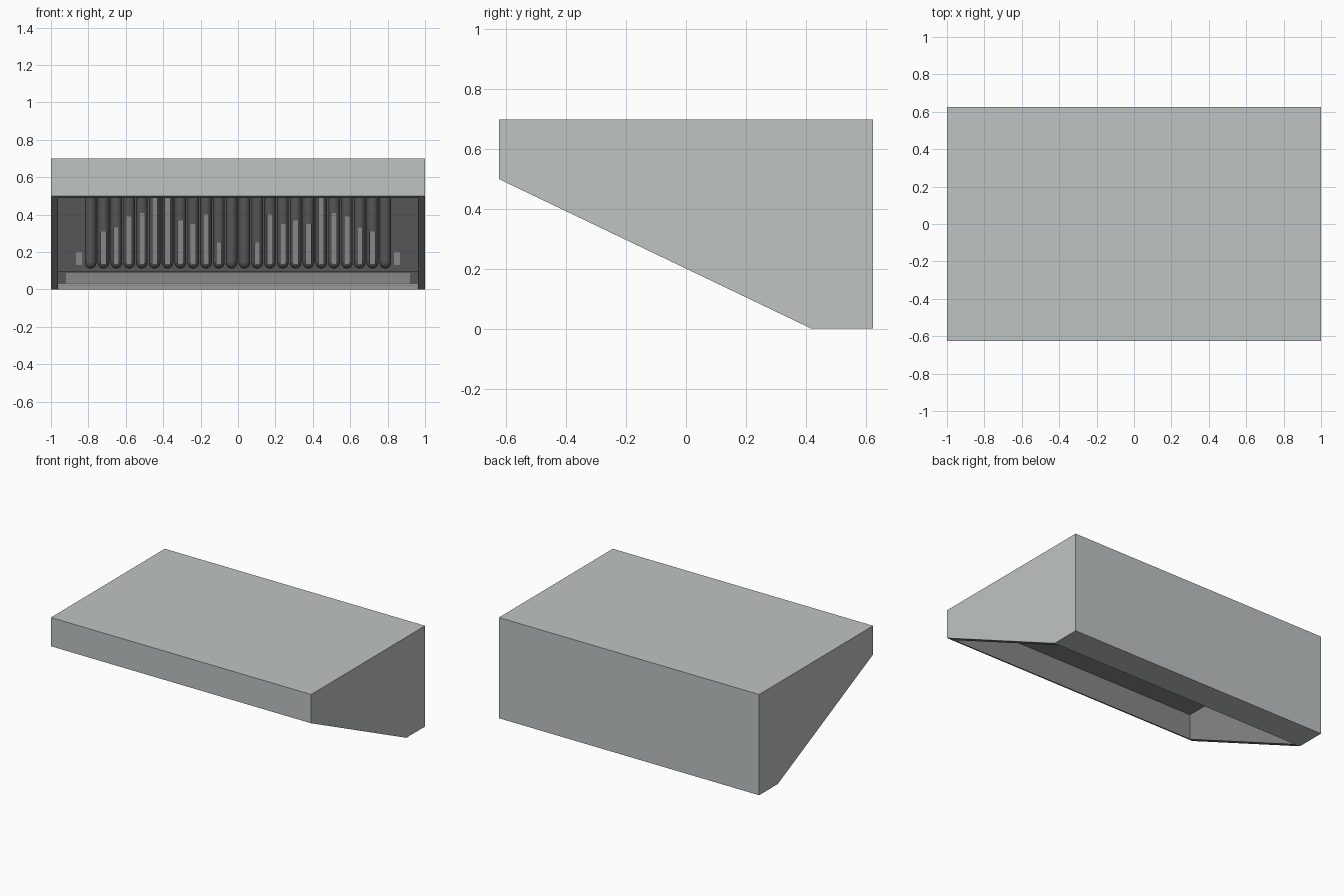
import bpy, bmesh, math
from mathutils import Matrix

if "Cube" in bpy.data.objects:
    bpy.data.objects.remove(bpy.data.objects["Cube"])


def material(name, rgb):
    m = bpy.data.materials.new(name)
    m.diffuse_color = (*rgb, 1)
    m.use_nodes = True
    m.node_tree.nodes["Principled BSDF"].inputs["Base Color"].default_value = m.diffuse_color
    return m


GREY = material("casing grey", (0.52, 0.55, 0.545))
MID = material("inner grey", (0.24, 0.245, 0.24))
DARK = material("dark grey", (0.09, 0.092, 0.09))
RIM = material("rim grey", (0.32, 0.325, 0.32))
PALE = material("pale grey", (0.8, 0.8, 0.8))


def finish(name, bm, mats):
    bmesh.ops.recalc_face_normals(bm, faces=bm.faces)
    me = bpy.data.meshes.new(name)
    ob = bpy.data.objects.new(name, me)
    bpy.context.collection.objects.link(ob)
    for m in mats:
        me.materials.append(m)
    return ob, me


def prism(name, profile, x0, x1, mats, rule=None):
    """Extrude a (y, z) profile along x; rule(normal) picks the material."""
    bm = bmesh.new()
    face = bm.faces.new([bm.verts.new((x0, y, z)) for y, z in profile])
    ext = bmesh.ops.extrude_face_region(bm, geom=[face])
    for v in ext["geom"]:
        if isinstance(v, bmesh.types.BMVert):
            v.co.x = x1
    ob, me = finish(name, bm, mats)
    if rule:
        bm.normal_update()
        for f in bm.faces:
            f.material_index = rule(f.normal)
    bm.to_mesh(me)
    bm.free()
    return ob


def box(name, x0, x1, y0, y1, z0, z1, mats, rule=None):
    return prism(name, [(y0, z0), (y1, z0), (y1, z1), (y0, z1)], x0, x1, mats, rule)


def slope(y):
    return 0.5 * (0.42 - y) / 1.045


Y, T, W, C = 0.625, 0.022, 0.038, 0.665   # half depth, panel, side thickness, ceiling
SKIN = [GREY, MID, DARK, RIM]

# Side walls with inner colour on inward faces and the sloped rim
side = [(-Y, 0.5), (0.42, 0), (Y, 0), (Y, 0.7), (-Y, 0.7)]
for name, s in (("left_wall", -1), ("right_wall", 1)):
    prism(name, side, s * (1 - W), s, SKIN,
          lambda n, s=s: 1 if n.x * s < -0.5 else (3 if n.z < -0.5 and n.y < -0.2 else 0))

# Top, front lip, back and bottom panels
X = 1 - W
box("top_panel", -X, X, -Y, Y, C, 0.7, SKIN, lambda n: 1 if n.z < -0.5 else 0)
prism("front_lip", [(-Y, 0.5), (-Y + T, slope(-Y + T)), (-Y + T, C), (-Y, C)],
      -X, X, SKIN, lambda n: 1 if n.y > 0.5 else (3 if n.z < -0.3 else 0))
box("back_panel", -X, X, Y - T, Y, 0, C, SKIN, lambda n: 2 if n.y < -0.5 else 0)
prism("bottom_panel", [(0.42, 0), (Y - T, 0), (Y - T, 0.02), (0.42, 0.02)], -X, X, SKIN,
      lambda n: 1 if n.z > 0.5 else (3 if n.y < -0.5 else 0))

# Row of round-ended upright tubes standing just off the back wall
yb, r, pitch = Y - T, 0.031, 0.0685
yc = yb - 0.035
bm = bmesh.new()
for i in range(24):
    x = (i - 11.5) * pitch
    bmesh.ops.create_cone(bm, segments=16, radius1=r, radius2=r, depth=C - 0.143, cap_ends=False,
                          matrix=Matrix.Translation((x, yc, (C + 0.143) / 2)))
    ball = bmesh.ops.create_uvsphere(bm, u_segments=16, v_segments=8, radius=r,
                                     matrix=Matrix.Translation((x, yc, 0.143)))
    bmesh.ops.delete(bm, geom=[v for v in ball["verts"] if v.co.z > 0.145], context='VERTS')
ob, me = finish("back_tubes", bm, [DARK])
bm.to_mesh(me)
bm.free()
for p in me.polygons:
    p.use_smooth = True

# Lighter stripes down the front of the tubes
tops = [0.25, 0.40, 0.35, 0.37, 0.35, 0.69, 0.52, 0.39, 0.33, 0.31]
for k, top in enumerate(tops):
    for s in (-1, 1):
        x = s * (k + 1.5) * pitch
        h = C if s > 0 and k == 5 or s < 0 and k in (4, 5) else min(top, 0.41)
        box("tube_stripe", x - 0.015, x + 0.015, yc - r - 0.003, yc - r + 0.004, 0.137, h, [MID])

# Low ledge below the tubes, its lighter band, corner patches and pale seam
yl = yb - 0.06
box("lower_ledge", -X, X, yl, yb, 0.02, 0.10, [DARK])
box("lower_band", -0.92, 0.92, yl - 0.004, yl + 0.001, 0.032, 0.088, [MID])
for s in (-1, 1):
    box("corner_patch", s * 0.835, s * 0.865, yb - 0.004, yb + 0.001, 0.13, 0.2, [MID])
box("foot_seam", -X, X, yl - 0.004, yl + 0.001, 0.02, 0.027, [PALE])
